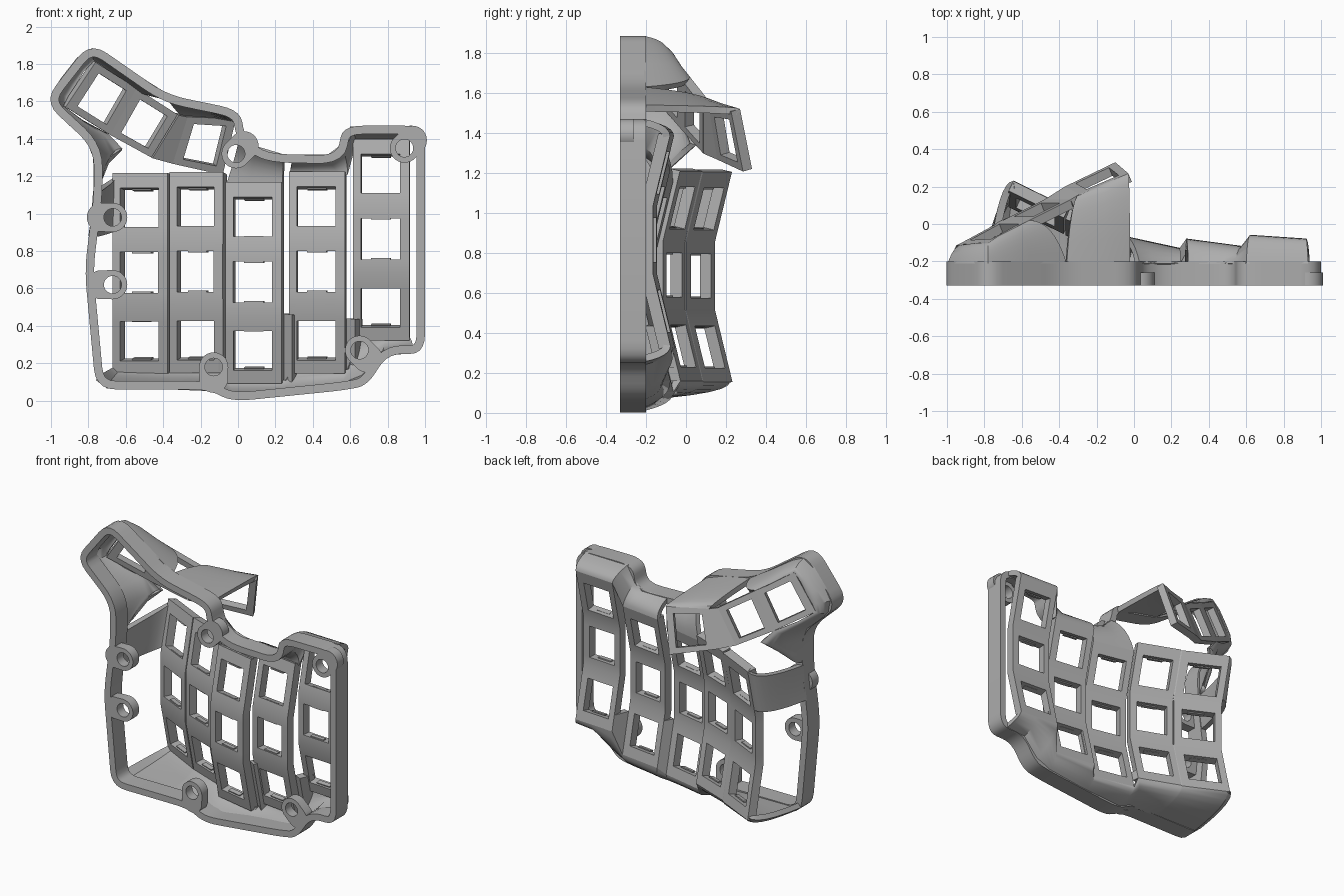
import bpy, bmesh, math
from mathutils import Vector

cube = bpy.data.objects.get("Cube")
if cube:
    bpy.data.objects.remove(cube, do_unlink=True)

grey = bpy.data.materials.new("plain grey")
grey.use_nodes = True
grey.diffuse_color = (0.42, 0.42, 0.42, 1)
grey.node_tree.nodes["Principled BSDF"].inputs["Base Color"].default_value = (0.42, 0.42, 0.42, 1)

FRONT, BACK = -0.33, -0.2      # depth range of the perimeter wall


def sheet(name, rows, hint, thick, skip=()):
    """Grid of points thickened away from the hint direction."""
    bm = bmesh.new()
    vs = [[bm.verts.new(p) for p in r] for r in rows]
    for i in range(len(rows) - 1):
        for j in range(len(rows[0]) - 1):
            if (i, j) not in skip:
                bm.faces.new((vs[i][j], vs[i][j + 1], vs[i + 1][j + 1], vs[i + 1][j]))
    bmesh.ops.remove_doubles(bm, verts=bm.verts, dist=1e-5)
    bm.normal_update()
    total = sum((f.normal * f.calc_area() for f in bm.faces), Vector())
    if hint and total.dot(Vector(hint)) < 0:
        bmesh.ops.reverse_faces(bm, faces=bm.faces)
    me = bpy.data.meshes.new(name)
    bm.to_mesh(me)
    bm.free()
    me.materials.append(grey)
    ob = bpy.data.objects.new(name, me)
    bpy.context.scene.collection.objects.link(ob)
    mod = ob.modifiers.new("thickness", 'SOLIDIFY')
    mod.thickness = thick
    mod.offset = -1
    mod.use_even_offset = name == "perimeter_wall"
    bpy.ops.object.select_all(action='DESELECT')
    ob.select_set(True)
    bpy.context.view_layer.objects.active = ob
    bpy.ops.object.modifier_apply(modifier="thickness")
    bpy.ops.object.shade_smooth_by_angle(angle=math.radians(32))
    return ob


def loft(name, pairs, hint, thick=0.035, steps=6):
    """Rounded skin from the wall (x, z) to inner points (x, y, z)."""
    rows = []
    for k in range(steps + 1):
        t = k / steps
        row = []
        for (ox, oz), (ix, iy, iz) in pairs:
            a, b = Vector((ox, BACK - 0.01, oz)), Vector((ix, iy, iz))
            c = a.lerp(b, 0.35)
            c.y = iy
            row.append(a * (1 - t) ** 2 + c * 2 * t * (1 - t) + b * t * t)
        rows.append(row)
    return sheet(name, rows, hint, thick)


# Perimeter wall with rounded corners
outline = [(-0.79, 1.92), (-0.38, 1.635), (0.01, 1.555), (0.04, 1.4), (0.16, 1.32), (0.53, 1.31),
           (0.56, 1.47), (1.0, 1.47), (1.0, 0.25), (0.8, 0.25), (0.69, 0.08), (0.56, 0.055),
           (-0.03, -0.005), (-0.16, 0.06), (-0.76, 0.06), (-0.82, 0.7), (-0.77, 1.1),
           (-0.77, 1.35), (-1.04, 1.6)]
pts = []
for i, p in enumerate(outline):
    p, prev, nxt = (Vector(q) for q in (p, outline[i - 1], outline[(i + 1) % len(outline)]))
    a = p + (prev - p) * min(0.4, 0.11 / (prev - p).length)
    b = p + (nxt - p) * min(0.4, 0.11 / (nxt - p).length)
    for k in range(6):
        t = k / 5
        pts.append(a * (1 - t) ** 2 + p * 2 * t * (1 - t) + b * t * t)
pts.append(pts[0])
sheet("perimeter_wall", [[(p.x, y, p.y) for p in pts] for y in (FRONT, BACK)], None, 0.045)

# Screw bosses on the open side, each drawn out into a tab towards the wall
bosses = [(-0.67, 0.98, -1, 0), (-0.67, 0.62, -1, 0), (-0.13, 0.18, 0, -1),
          (0.65, 0.27, 0.7, -0.7), (-0.01, 1.32, 0.7, 0.7), (0.89, 1.35, 0.7, 0.7)]
for n, (x, z, dx, dz) in enumerate(bosses):
    angles = [math.tau * k / 28 for k in range(29)]
    hole = [(x + 0.047 * math.cos(a), FRONT, z + 0.047 * math.sin(a)) for a in angles]
    rim = []
    for a in angles:
        reach = 0.06 if dx * math.cos(a) + dz * math.sin(a) > 0.05 else 0
        rim.append((x + 0.078 * math.cos(a) + dx * reach, FRONT,
                    z + 0.078 * math.sin(a) + dz * reach))
    sheet("screw_boss_%d" % (n + 1), [hole, rim], (0, -1, 0), 0.07)

# Key columns: left x, right x, y at both edges of the ends, middle height
columns = {"outer": (-0.645, -0.35, 0.23, 0.085, 0.685), "second": (-0.345, -0.06, 0.08, -0.03, 0.69),
           "middle": (-0.055, 0.245, -0.065, -0.13, 0.635), "fourth": (0.28, 0.58, -0.08, -0.12, 0.69),
           "inner": (0.62, 0.92, -0.06, -0.08, 0.865)}
levels = [-0.53, -0.46, -0.25, -0.17, -0.11, 0.11, 0.17, 0.23, 0.44, 0.52]


def on_column(col, u, r):
    xa, xb, ya, yb, zc = columns[col]
    dip = 0.085 * (1 - max(0, abs(r) - 0.17) / 0.35)
    return Vector((xa + (xb - xa) * u, ya + (yb - ya) * u - dip, zc + r))


def clips(name, centre, along, across):
    """Thin retaining lips at both ends of a key opening."""
    for side in (-1, 1):
        c = centre + across * side
        rows = [[c - along * 0.25 - across * side * k, c + along * 0.25 - across * side * k]
                for k in (0, 0.07)]
        sheet(name + ("_lower" if side < 0 else "_upper"), rows, (0, 1, 0), 0.03)


for col in columns:
    rows = [[on_column(col, u, r) for u in (0, 0.14, 0.83, 1)] for r in levels]
    sheet(col + "_key_column", rows, (0, 1, 0), 0.06, {(1, 1), (4, 1), (7, 1)})
    for k in (1, 4, 7):
        lo, hi = on_column(col, 0.485, levels[k]), on_column(col, 0.485, levels[k + 1])
        back = Vector((0, -0.025, 0))
        side = on_column(col, 0.83, 0) - on_column(col, 0.14, 0)
        clips("%s_key_clip_%d" % (col, k // 3 + 1), (lo + hi) / 2 + back, side, (hi - lo) / 2)

# Webs between neighbouring columns
for a, b, span in [("outer", "second", levels[:4]), ("outer", "second", levels[6:]),
                   ("second", "middle", levels[:2]), ("middle", "fourth", levels[:4]),
                   ("fourth", "inner", levels[:3])]:
    shift = columns[a][4] - columns[b][4]
    rows = [[on_column(a, 1, r), on_column(b, 0, max(-0.53, min(0.52, r + shift)))] for r in span]
    sheet("web_%s_%s" % (a, b), rows, (0, 1, 0), 0.05)


def end(col, u, r):
    return tuple(on_column(col, u, r))


# Skirt under the columns
low = levels[0]
loft("bottom_skirt", [((-0.76, 0.11), end("outer", 0, low + 0.02)), ((-0.7, 0.065), end("outer", 0.08, low)),
                      ((-0.37, 0.06), end("outer", 1, low)),
                      ((-0.36, 0.06), end("second", 0, low)), ((-0.13, 0.05), end("second", 1, low)),
                      ((-0.04, 0.01), end("middle", 0, low)), ((0.24, 0.025), end("middle", 1, low)),
                      ((0.3, 0.03), end("fourth", 0, low)), ((0.57, 0.065), end("fourth", 1, low)),
                      ((0.68, 0.11), end("inner", 0, low)), ((0.79, 0.24), end("inner", 0.6, low)),
                      ((0.94, 0.255), end("inner", 1, low))], (0, 0.3, -1))

# Skirts above the columns
top = levels[-1]
loft("top_skirt_middle", [((0.03, 1.43), end("middle", 0, top)), ((0.1, 1.36), end("middle", 0.4, top)),
                          ((0.25, 1.315), end("middle", 1, top))], (0, 0.5, 1))
loft("top_skirt_inner", [((0.29, 1.315), end("fourth", 0, top)), ((0.48, 1.315), end("fourth", 0.9, top)),
                         ((0.54, 1.36), end("fourth", 1, top)), ((0.6, 1.465), end("inner", 0, top)),
                         ((0.93, 1.47), end("inner", 1, top))], (0, 0.5, 1))

# Hood joining the outer column to the side wall
loft("side_hood", [((-0.8, 0.88), end("outer", 0, 0.22)), ((-0.785, 0.98), end("outer", 0, 0.36)),
                   ((-0.775, 1.12), end("outer", 0, top))], (-1, 0.3, 0), 0.04, 8)

# Thumb plate: three framed openings, corners in order upper pair then lower pair
T0, T1 = (-0.78, -0.1, 1.82), (-0.56, 0.02, 1.68)
B0, B1 = (-0.94, -0.11, 1.58), (-0.70, 0.02, 1.43)
T2, B2 = (-0.34, 0.13, 1.54), (-0.48, 0.13, 1.31)
T3, B3 = (-0.29, 0.16, 1.53), (-0.37, 0.2, 1.28)
T4, B4 = (-0.03, 0.27, 1.52), (-0.1, 0.33, 1.22)
for n, corners in enumerate([(T0, T1, B0, B1), (T1, T2, B1, B2), (T3, T4, B3, B4)]):
    ta, tb, ba, bb = (Vector(c) for c in corners)
    cut = (0, 0.18, 0.84, 1)
    rows = [[ta.lerp(tb, u).lerp(ba.lerp(bb, u), v) for u in cut] for v in (0, 0.14, 0.87, 1)]
    sheet("thumb_key_frame_%d" % (n + 1), rows, (0, 1, 0), 0.05, {(1, 1)})
sheet("thumb_frame_wedge", [[T2, T3], [B2, B3]], (0, 1, 0), 0.05)

# Thumb housing, wrapping from the side wall over the top
loft("thumb_housing", [((-0.772, 1.14), (-0.73, -0.14, 1.17)), ((-0.772, 1.22), (-0.69, -0.03, 1.27)),
                       ((-0.775, 1.3), (-0.62, 0.05, 1.34)),
                       ((-0.81, 1.39), B1), ((-0.9, 1.47), (-0.83, -0.06, 1.5)),
                       ((-0.975, 1.55), B0), ((-0.995, 1.64), (-0.91, -0.11, 1.63)),
                       ((-0.95, 1.72), (-0.87, -0.105, 1.69)), ((-0.86, 1.835), (-0.83, -0.1, 1.76)),
                       ((-0.78, 1.885), T0), ((-0.7, 1.85), (-0.72, -0.06, 1.785)),
                       ((-0.55, 1.75), (-0.64, -0.02, 1.73)), ((-0.36, 1.63), T1)],
     (-0.3, 1, 0.5), 0.03, 8)
loft("thumb_top_bracket", [((-0.36, 1.63), T3), ((-0.16, 1.59), (-0.16, 0.215, 1.525)),
                           ((-0.02, 1.54), T4)], (0, 0.4, 1), 0.035)
